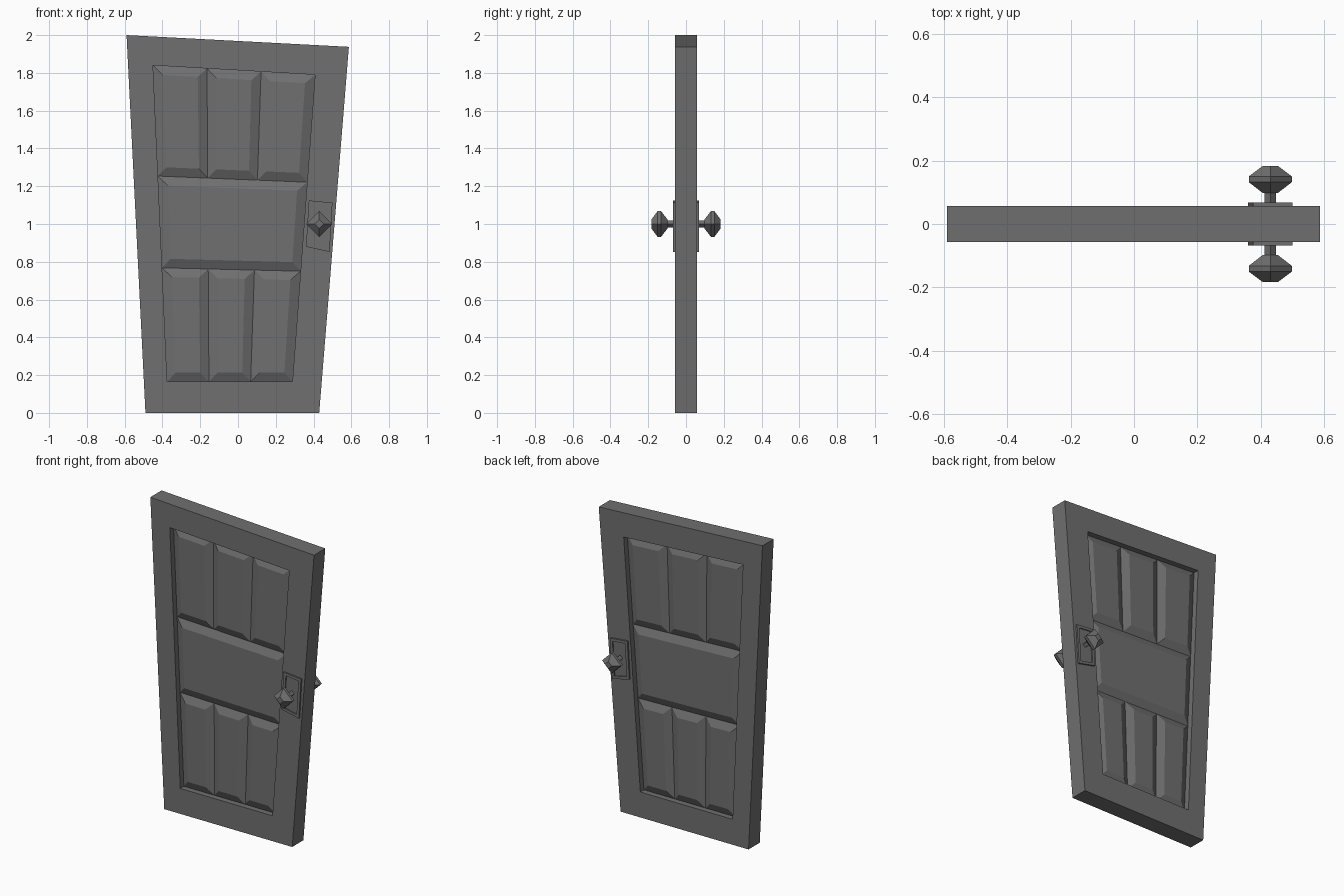
import bpy, bmesh, math
from mathutils import Vector

if "Cube" in bpy.data.objects:
    bpy.data.objects.remove(bpy.data.objects["Cube"])

HALF = 0.0575      # half the door thickness
FLOOR = 0.02       # half thickness at the panel grooves
RAISED = 0.042     # half thickness at the panel faces

wood = bpy.data.materials.new("dark grey")
wood.diffuse_color = (0.16, 0.16, 0.16, 1)
wood.use_nodes = True
wood.node_tree.nodes["Principled BSDF"].inputs["Base Color"].default_value = wood.diffuse_color

# Corner order: bottom left, bottom right, top right, top left (x, z)
OUTER = [(-0.49, 0), (0.43, 0), (0.587, 1.938), (-0.59, 2)]
OPENING = [(-0.375, 0.165), (0.288, 0.165), (0.408, 1.79), (-0.45, 1.84)]
PLATE = [(0.36, 0.88), (0.485, 0.852), (0.50, 1.113), (0.375, 1.125)]


def at(quad, u, v):
    """Point inside a skewed quad at fractions u (across) and v (up)."""
    bl, br, tr, tl = [Vector(p) for p in quad]
    return bl.lerp(br, u).lerp(tl.lerp(tr, u), v)


def inset(quad, d):
    """Shrink a quad by roughly the distance d on each side."""
    c = [Vector(p) for p in quad]
    w = ((c[1] - c[0]).length + (c[2] - c[3]).length) / 2
    h = ((c[3] - c[0]).length + (c[2] - c[1]).length) / 2
    a, b = d / w, d / h
    return [at(quad, a, b), at(quad, 1 - a, b), at(quad, 1 - a, 1 - b), at(quad, a, 1 - b)]


def ring(bm, quad, y):
    return [bm.verts.new((p[0], y, p[1])) for p in quad]


def bridge(bm, a, b):
    n = len(a)
    return [bm.faces.new((a[i], a[(i + 1) % n], b[(i + 1) % n], b[i])) for i in range(n)]


def finish(name, bm, recalc=True):
    if recalc:
        bmesh.ops.recalc_face_normals(bm, faces=bm.faces[:])
    me = bpy.data.meshes.new(name)
    bm.to_mesh(me)
    bm.free()
    me.materials.append(wood)
    ob = bpy.data.objects.new(name, me)
    bpy.context.collection.objects.link(ob)
    return ob


# Skewed door frame with a through opening
bm = bmesh.new()
rings = [ring(bm, OUTER, -HALF), ring(bm, OUTER, HALF),
         ring(bm, OPENING, HALF), ring(bm, OPENING, -HALF)]
for i in range(4):
    bridge(bm, rings[i], rings[(i + 1) % 4])
finish("door_frame", bm)

# Rows of bevelled panels: bottom, top and one wide middle panel
ROWS = [(0, 0.36, 3), (0.36, 0.65, 1), (0.65, 1, 3)]

for side, label in ((-1, "front"), (1, "back")):
    bm = bmesh.new()
    for v0, v1, count in ROWS:
        for k in range(count):
            u0, u1 = k / count, (k + 1) / count
            cell = [at(OPENING, u, v) for u, v in ((u0, v0), (u1, v0), (u1, v1), (u0, v1))]
            low = ring(bm, cell, side * FLOOR)
            high = ring(bm, inset(cell, 0.048), side * RAISED)
            bridge(bm, low, high)
            bm.faces.new(high)
    bm.normal_update()
    for f in bm.faces:
        if f.normal.y * side < 0:
            f.normal_flip()
    finish(label + "_panels", bm, False)

    # Lock plate with a raised rim
    bm = bmesh.new()
    inner = inset(PLATE, 0.018)
    steps = [ring(bm, PLATE, side * (HALF - 0.005)), ring(bm, PLATE, side * 0.068),
             ring(bm, inner, side * 0.068), ring(bm, inner, side * 0.061)]
    for a, b in zip(steps, steps[1:]):
        bridge(bm, a, b)
    bm.faces.new(steps[0])
    bm.faces.new(steps[-1])
    finish(label + "_lock_plate", bm)

    # Four-sided faceted knob on a thin neck
    bm = bmesh.new()
    profile = [(0.05, 0.018), (0.098, 0.018), (0.098, 0.024), (0.132, 0.068),
               (0.15, 0.068), (0.183, 0.024)]
    loops = []
    for y, r in profile:
        pts = [(0.43 + r * math.cos(a * math.pi / 2), 1 + r * math.sin(a * math.pi / 2))
               for a in range(4)]
        loops.append(ring(bm, pts, side * y))
    for a, b in zip(loops, loops[1:]):
        bridge(bm, a, b)
    bm.faces.new(loops[0])
    bm.faces.new(loops[-1])
    finish(label + "_knob", bm)
